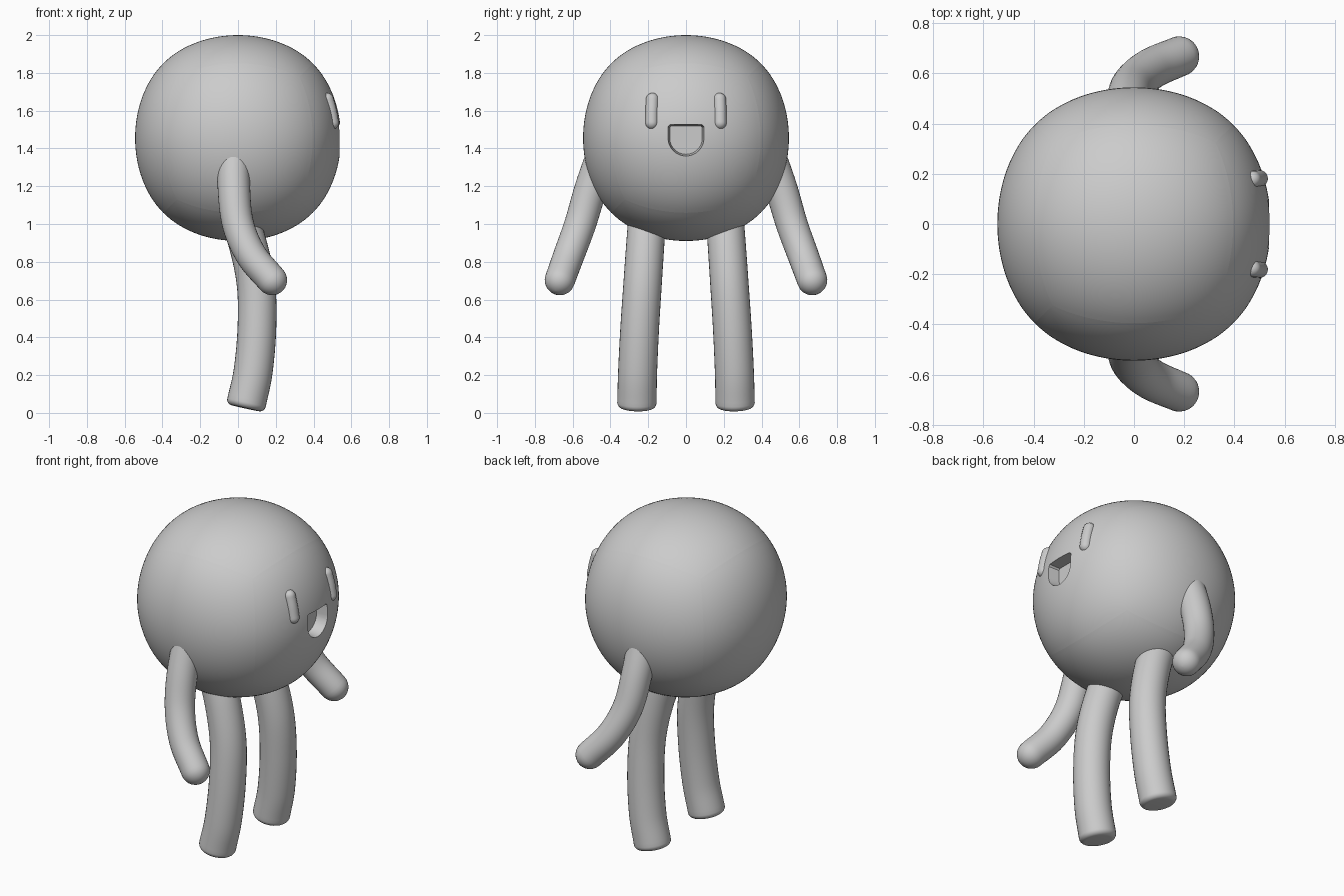
import bpy, bmesh, math
from mathutils import Vector

if "Cube" in bpy.data.objects:
    bpy.data.objects.remove(bpy.data.objects["Cube"])


def finish(name, bm, angle=40):
    bmesh.ops.recalc_face_normals(bm, faces=bm.faces)
    me = bpy.data.meshes.new(name)
    bm.to_mesh(me)
    bm.free()
    ob = bpy.data.objects.new(name, me)
    bpy.context.collection.objects.link(ob)
    select(ob)
    bpy.ops.object.shade_smooth_by_angle(angle=math.radians(angle))
    return ob


def select(ob):
    bpy.ops.object.select_all(action='DESELECT')
    ob.select_set(True)
    bpy.context.view_layer.objects.active = ob


def smooth_path(pts, steps=8):
    """Catmull-Rom samples through the points."""
    p = [Vector(q) for q in pts]
    p = [2 * p[0] - p[1]] + p + [2 * p[-1] - p[-2]]
    out = []
    for i in range(1, len(p) - 2):
        a, b, c, d = p[i - 1:i + 3]
        for k in range(steps):
            t = k / steps
            out.append(0.5 * (2 * b + (c - a) * t + (2 * a - 5 * b + 4 * c - d) * t * t
                              + (3 * b - a - 3 * c + d) * t ** 3))
    return out + [p[-2]]


def tube_pair(name, pts, r0, r1, bevel, sides=32, cap=7):
    """Bent tube with rounded ends (bevel = radius gives a full dome), mirrored across y."""
    path = smooth_path(pts)
    n = len(path)
    tan = [(path[min(i + 1, n - 1)] - path[max(i - 1, 0)]).normalized() for i in range(n)]
    arc = [math.pi / 2 * k / cap for k in range(1, cap + 1)]
    b0, b1 = min(bevel, r0), min(bevel, r1)
    lip = 0.002
    rings = [(path[0] - tan[0] * b0 * math.sin(a), tan[0],
              max(r0 - b0 + b0 * math.cos(a), lip)) for a in reversed(arc)]
    rings += [(path[i], tan[i], r0 + (r1 - r0) * i / (n - 1)) for i in range(n)]
    rings += [(path[-1] + tan[-1] * b1 * math.sin(a), tan[-1],
               max(r1 - b1 + b1 * math.cos(a), lip)) for a in arc]
    bm = bmesh.new()
    loops = []
    for c, t, r in rings:
        u = Vector((0, 1, 0)).cross(t).normalized()
        v = t.cross(u)
        loops.append([bm.verts.new(c + r * (u * math.cos(w) + v * math.sin(w)))
                      for w in (2 * math.pi * k / sides for k in range(sides))])
    for a, b in zip(loops, loops[1:]):
        for k in range(sides):
            j = (k + 1) % sides
            bm.faces.new((a[k], a[j], b[j], b[k]))
    bm.faces.new(loops[0])
    bm.faces.new(loops[-1])
    ob = finish(name, bm)
    ob.modifiers.new("Mirror", 'MIRROR').use_axis = (False, True, False)
    return ob


# Head: a subdivided cube, slightly boxier than a sphere
bm = bmesh.new()
bmesh.ops.create_cube(bm, size=1.298)
head = finish("head", bm)
head.location.z = 1.455
head.modifiers.new("Subdivision", 'SUBSURF').levels = 5

# Mouth cutter: D-shaped outline tapering inward
outline = [(0.09, 0.075), (0.1, 0.065), (0.1, 0.0)]
outline += [(0.1 * math.cos(a), -0.1 * math.sin(a))
            for a in (math.pi * k / 20 for k in range(1, 20))]
outline += [(-0.1, 0.0), (-0.1, 0.065), (-0.09, 0.075)]
bm = bmesh.new()
front, back = [[bm.verts.new((x, y * s, 1.455 + z * s)) for y, z in outline]
               for x, s in ((0.62, 1.06), (0.47, 0.86))]
for k in range(len(outline)):
    j = (k + 1) % len(outline)
    bm.faces.new((front[k], front[j], back[j], back[k]))
bm.faces.new(front)
bm.faces.new(back)
cutter = finish("mouth_cutter", bm)
cutter.hide_render = True

# Carve the mouth into the head
cut = head.modifiers.new("Mouth", 'BOOLEAN')
cut.object = cutter
cut.operation = 'DIFFERENCE'
cut.solver = 'EXACT'
select(head)
for m in ("Subdivision", "Mouth"):
    bpy.ops.object.modifier_apply(modifier=m)
bpy.data.objects.remove(cutter)
bpy.ops.object.shade_smooth_by_angle(angle=math.radians(35))

# Eyes
tube_pair("eyes", [(0.472, 0.178, 1.66), (0.488, 0.18, 1.6), (0.5, 0.181, 1.535)],
          0.034, 0.034, 0.034, sides=20)

# Arms
tube_pair("arms", [(-0.02, 0.42, 1.42), (-0.022, 0.5, 1.2), (0.0, 0.56, 1.0),
                   (0.07, 0.62, 0.835), (0.18, 0.668, 0.703)], 0.088, 0.08, 0.08)

# Legs
tube_pair("legs", [(-0.02, 0.2, 1.1), (0.05, 0.215, 0.9), (0.095, 0.23, 0.68),
                   (0.1, 0.245, 0.45), (0.08, 0.256, 0.22), (0.045, 0.26, 0.054)],
          0.1, 0.104, 0.03)
